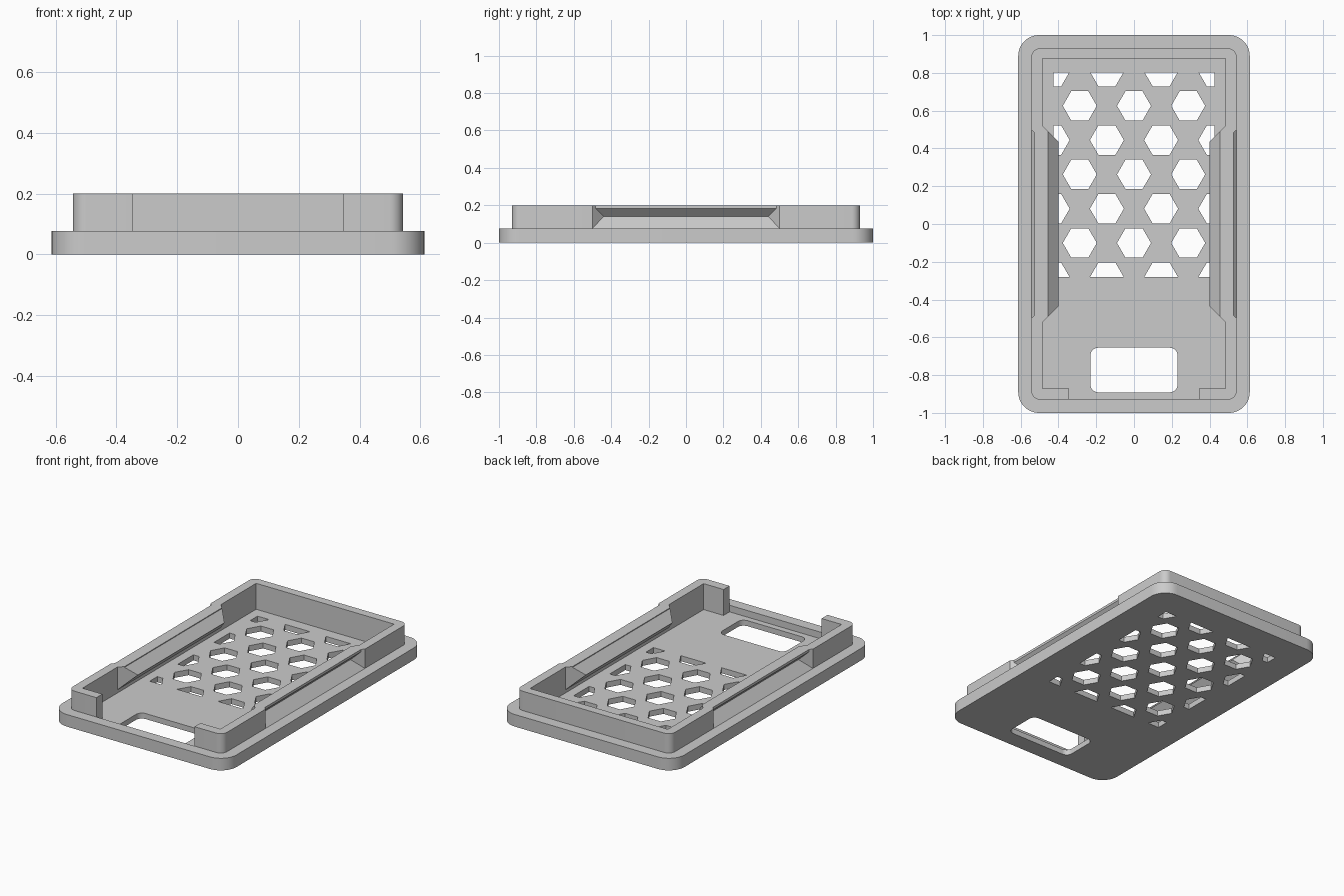
import bpy, bmesh, math
from mathutils import Vector

cube = bpy.data.objects.get("Cube")
if cube:
    bpy.data.objects.remove(cube)

grey = bpy.data.materials.new("plain grey")
grey.use_nodes = True
colour = (0.6, 0.6, 0.6, 1)
grey.diffuse_color = colour
grey.node_tree.nodes["Principled BSDF"].inputs["Base Color"].default_value = colour


def make_object(name, bm):
    bmesh.ops.recalc_face_normals(bm, faces=bm.faces)
    mesh = bpy.data.meshes.new(name)
    bm.to_mesh(mesh)
    bm.free()
    mesh.materials.append(grey)
    obj = bpy.data.objects.new(name, mesh)
    bpy.context.collection.objects.link(obj)
    return obj


def add_prism(bm, outline, z0, z1):
    """Close an xy outline into a solid between two heights."""
    low = [bm.verts.new((x, y, z0)) for x, y in outline]
    high = [bm.verts.new((x, y, z1)) for x, y in outline]
    bridge(bm, low, high)


def bridge(bm, a, b):
    n = len(a)
    bm.faces.new(a[::-1])
    bm.faces.new(b)
    for i in range(n):
        j = (i + 1) % n
        bm.faces.new((a[i], a[j], b[j], b[i]))


def rounded(hx, hy, r, cy=0, steps=10):
    """Outline of a rectangle with round corners."""
    pts = []
    for k, (sx, sy) in enumerate([(1, 1), (-1, 1), (-1, -1), (1, -1)]):
        for i in range(steps + 1):
            t = math.pi / 2 * (k + i / steps)
            pts.append((sx * (hx - r) + r * math.cos(t),
                        cy + sy * (hy - r) + r * math.sin(t)))
    return pts


def prism(name, outline, z0, z1):
    bm = bmesh.new()
    add_prism(bm, outline, z0, z1)
    return make_object(name, bm)


def side_bar(name, profile, y_shift, side):
    """Solid along y whose ends slant at 45 degrees."""
    bm = bmesh.new()
    ends = [[bm.verts.new((side * x, s * (x + y_shift), z)) for x, z in profile]
            for s in (-1, 1)]
    bridge(bm, *ends)
    return make_object(name, bm)


def combine(target, other, operation):
    mod = target.modifiers.new("combine", 'BOOLEAN')
    mod.object, mod.operation, mod.solver = other, operation, 'EXACT'
    bpy.context.view_layer.update()
    done = target.evaluated_get(bpy.context.evaluated_depsgraph_get())
    mesh = bpy.data.meshes.new_from_object(done)
    target.modifiers.clear()
    target.data = mesh
    bpy.data.objects.remove(other)


# Base plate and raised rim
tray = prism("tray", rounded(0.613, 1.0, 0.11), 0, 0.077)
combine(tray, prism("rim", rounded(0.543, 0.93, 0.045), 0.05, 0.2), 'UNION')

# Recess, open at the front between two corner returns
recess = [(0.485, 0.875), (-0.485, 0.875), (-0.485, -0.87), (-0.345, -0.87),
          (-0.345, -0.93), (0.345, -0.93), (0.345, -0.87), (0.485, -0.87)]
combine(tray, prism("recess", recess, 0.035, 0.3), 'DIFFERENCE')

# Side clips: wall bent inwards, ridge inside and groove outside
ridge = [(0.5, 0.04), (0.485, 0.055), (0.4, 0.14), (0.455, 0.195),
         (0.455, 0.2), (0.5, 0.2)]
groove = [(0.543, 0.077), (0.483, 0.14), (0.527, 0.184), (0.527, 0.25),
          (0.57, 0.25), (0.57, 0.079)]
for side in (-1, 1):
    combine(tray, side_bar("ridge", ridge, 0.035, side), 'UNION')
    combine(tray, side_bar("groove", groove, -0.043, side), 'DIFFERENCE')

# Finger slot near the front
combine(tray, prism("slot", rounded(0.23, 0.118, 0.04, -0.773), -0.1, 0.06), 'DIFFERENCE')

# Honeycomb vents, trimmed to a rectangle
bm = bmesh.new()
for row in range(7):
    columns = (-3, -1, 1, 3) if row % 2 == 0 else (-2, 0, 2)
    for c in columns:
        cx, cy = c * 0.1435, 0.807 - row * 0.1815
        add_prism(bm, [(cx + 0.09 * math.cos(k * math.pi / 3),
                        cy + 0.09 * math.sin(k * math.pi / 3)) for k in range(6)],
                  -0.1, 0.05)
for point, normal in (((0.425, 0, 0), (1, 0, 0)), ((-0.425, 0, 0), (-1, 0, 0)),
                      ((0, 0.803, 0), (0, 1, 0)), ((0, -0.28, 0), (0, -1, 0))):
    bmesh.ops.bisect_plane(bm, geom=bm.verts[:] + bm.edges[:] + bm.faces[:],
                           plane_co=Vector(point), plane_no=Vector(normal),
                           clear_outer=True)
    bmesh.ops.holes_fill(bm, edges=[e for e in bm.edges if e.is_boundary], sides=0)
combine(tray, make_object("vents", bm), 'DIFFERENCE')

# Smooth round corners, sharp edges elsewhere
bpy.ops.object.select_all(action='DESELECT')
tray.select_set(True)
bpy.context.view_layer.objects.active = tray
bpy.ops.object.shade_smooth_by_angle(angle=math.radians(30))
